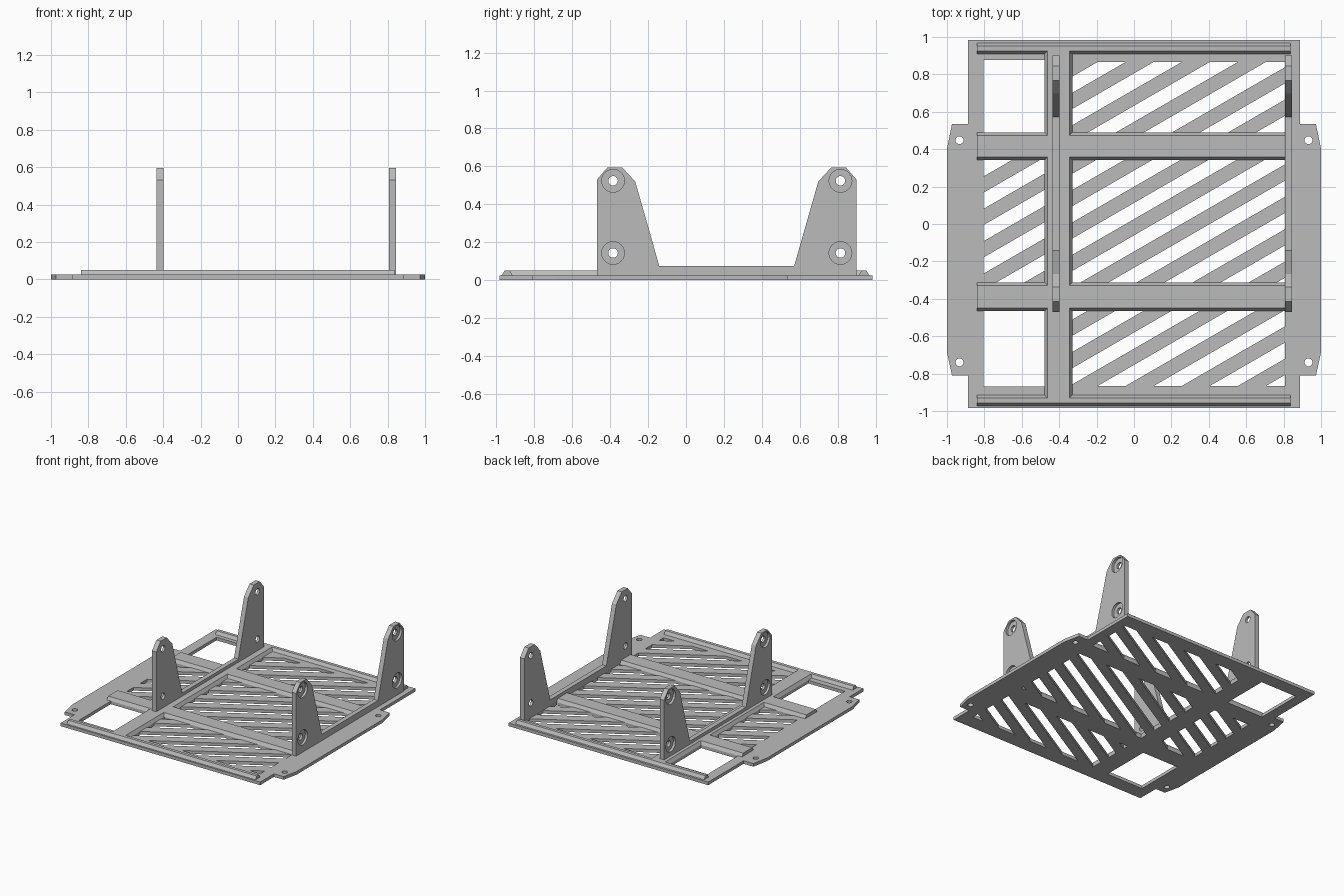
import bpy
import bmesh
import math
from mathutils import Matrix, Vector

cube = bpy.data.objects.get("Cube")
if cube:
    bpy.data.objects.remove(cube, do_unlink=True)

grey = bpy.data.materials.new("plain grey")
grey.use_nodes = True
grey.diffuse_color = (0.5, 0.5, 0.5, 1)
grey.node_tree.nodes["Principled BSDF"].inputs["Base Color"].default_value = (0.5, 0.5, 0.5, 1)

# Local axes of a profile: drawn in x-y and extruded along z
FLAT = Matrix.Identity(4)
ALONG_X = Matrix(((0, 0, 1, 0), (1, 0, 0, 0), (0, 1, 0, 0), (0, 0, 0, 1)))
ALONG_Y = Matrix(((1, 0, 0, 0), (0, 0, -1, 0), (0, 1, 0, 0), (0, 0, 0, 1)))


def extrude(name, loops, depth, axes, location):
    """Solid from an outline followed by its holes, centred along its depth."""
    curve = bpy.data.curves.new(name, 'CURVE')
    curve.dimensions = '2D'
    curve.fill_mode = 'BOTH'
    curve.extrude = depth / 2
    for loop in loops:
        spline = curve.splines.new('POLY')
        spline.points.add(len(loop) - 1)
        for point, (x, y) in zip(spline.points, loop):
            point.co = (x, y, 0, 1)
        spline.use_cyclic_u = True
    temp = bpy.data.objects.new(name, curve)
    bpy.context.collection.objects.link(temp)
    graph = bpy.context.evaluated_depsgraph_get()
    mesh = bpy.data.meshes.new_from_object(temp.evaluated_get(graph))
    bpy.data.objects.remove(temp, do_unlink=True)
    bpy.data.curves.remove(curve)

    bm = bmesh.new()
    bm.from_mesh(mesh)
    bmesh.ops.remove_doubles(bm, verts=bm.verts, dist=1e-5)
    bmesh.ops.transform(bm, matrix=Matrix.Translation(location) @ axes, verts=bm.verts)
    bmesh.ops.recalc_face_normals(bm, faces=bm.faces)
    for face in bm.faces:
        face.smooth = False
        face.material_index = 0
    bm.to_mesh(mesh)
    bm.free()
    mesh.name = name
    mesh.materials.clear()
    mesh.materials.append(grey)
    obj = bpy.data.objects.new(name, mesh)
    bpy.context.collection.objects.link(obj)
    return obj


def circle(cx, cy, radius, sides=32):
    return [(cx + radius * math.cos(math.tau * i / sides),
             cy + radius * math.sin(math.tau * i / sides)) for i in range(sides)]


def rectangle(x0, x1, y0, y1):
    return [(x0, y0), (x1, y0), (x1, y1), (x0, y1)]


def slots(panel):
    """Diagonal slots at 30 degrees, clipped to a rectangular panel."""
    normal = Vector((0.5, -math.sqrt(3) / 2, 0))
    result = []
    for k in range(-4, 14):
        start = -1.395 + 0.3 * k
        bm = bmesh.new()
        bm.faces.new([bm.verts.new((x, y, 0)) for x, y in panel])
        for x, side in ((start, "clear_inner"), (start + 0.15, "clear_outer")):
            bmesh.ops.bisect_plane(bm, geom=bm.verts[:] + bm.edges[:] + bm.faces[:],
                                   plane_co=(x, 0, 0), plane_no=normal, **{side: True})
        for face in bm.faces:
            if face.calc_area() > 1e-4:
                result.append([v.co.xy[:] for v in face.verts])
        bm.free()
    return result


# Base plate with mounting ears, windows, slots and screw holes
PLATE = 0.025
ear = [(0.887, -0.81), (0.973, -0.81), (1, -0.685), (1, 0.40), (0.973, 0.535), (0.887, 0.535)]
right_side = [(0.887, -0.985)] + ear + [(0.887, 0.985)]
outline = right_side + [(-x, y) for x, y in reversed(right_side)]
holes = [circle(x, y, 0.021) for x in (-0.933, 0.933) for y in (-0.74, 0.448)]
left_windows = (-0.805, -0.478)
right_windows = (-0.33, 0.806)
holes.append(rectangle(*left_windows, -0.87, -0.465))
holes.append(rectangle(*left_windows, 0.49, 0.877))
holes += slots(rectangle(*left_windows, -0.313, 0.342))
for y0, y1 in ((-0.866, -0.465), (-0.313, 0.342), (0.49, 0.866)):
    holes += slots(rectangle(*right_windows, y0, y1))
extrude("base_plate", [outline] + holes, PLATE, FLAT, (0, 0, PLATE / 2))


# Raised ribs with sloping sides
def rib(name, low, high, start, end, axes):
    slope, top = 0.016, 0.05
    profile = [(low, PLATE), (high, PLATE), (high - slope, top), (low + slope, top)]
    middle = (start + end) / 2
    location = (middle, 0, 0) if axes is ALONG_X else (0, middle, 0)
    extrude(name, [profile], end - start, axes, location)


rib("front_rib", -0.973, -0.915, -0.84, 0.837, ALONG_X)
rib("rear_rib", 0.91, 0.968, -0.84, 0.837, ALONG_X)
rib("front_cross_rib", -0.465, -0.313, -0.84, 0.815, ALONG_X)
rib("rear_cross_rib", 0.342, 0.49, -0.84, 0.815, ALONG_X)
rib("lengthwise_rib", -0.478, -0.33, -0.94, 0.935, ALONG_Y)

# Upright brackets: two posts joined by a low rail, counterbored on the outer face
half_post = [(-0.685, 0.022), (-0.685, 0.53), (-0.629, 0.595), (-0.552, 0.595),
             (-0.483, 0.52), (-0.356, 0.075)]
CENTRE = 0.215
bracket = [(CENTRE + s * y, z) for s, pts in ((1, half_post), (-1, half_post[::-1]))
           for y, z in pts]
bolts = [(CENTRE + s * 0.6, z) for s in (-1, 1) for z in (0.143, 0.524)]
THICK, BORE = 0.038, 0.019
for name, x, outward in (("left", 0.826, 1), ("right", -0.416, -1)):
    for layer, radius, depth, shift in (("inner", 0.025, THICK - BORE, -BORE / 2),
                                        ("outer", 0.06, BORE, (THICK - BORE) / 2)):
        loops = [bracket] + [circle(y, z, radius) for y, z in bolts]
        extrude(f"{name}_bracket_{layer}_layer", loops, depth, ALONG_X,
                (x + outward * shift, 0, 0))
